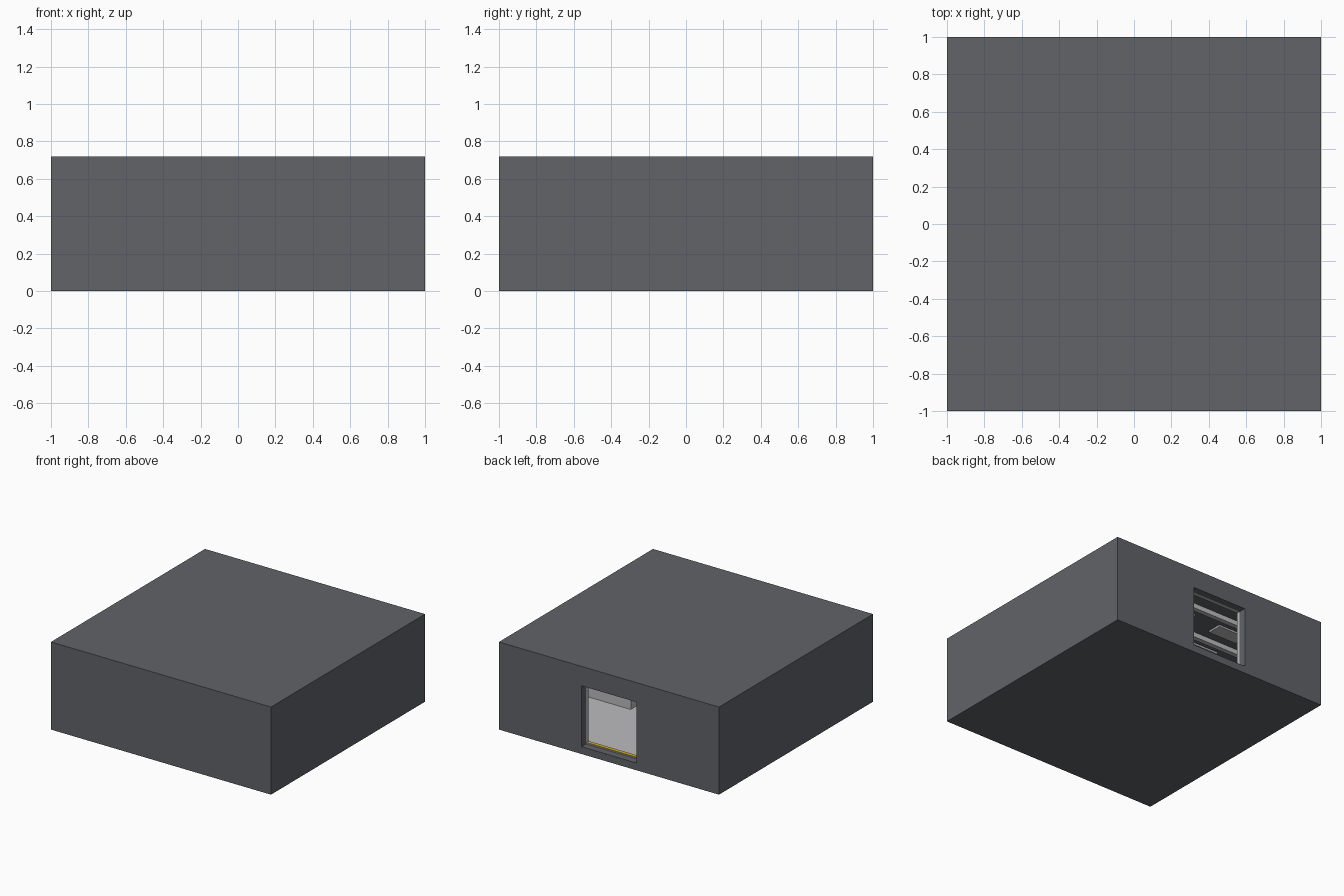
import bpy

if "Cube" in bpy.data.objects:
    bpy.data.objects.remove(bpy.data.objects["Cube"])

H, W = 0.72, 0.06          # block height, wall thickness


def box(name, x0, x1, y0, y1, z0, z1, mat=None):
    bpy.ops.mesh.primitive_cube_add(size=1, location=((x0 + x1) / 2, (y0 + y1) / 2, (z0 + z1) / 2))
    o = bpy.context.object
    o.name = name
    o.scale = (x1 - x0, y1 - y0, z1 - z0)
    bpy.ops.object.transform_apply(location=False, rotation=False, scale=True)
    if mat:
        o.data.materials.append(mat)
    return o


def material(name, colour):
    m = bpy.data.materials.new(name)
    m.diffuse_color = (*colour, 1)
    m.use_nodes = True
    m.node_tree.nodes["Principled BSDF"].inputs["Base Color"].default_value = m.diffuse_color
    return m


dark = material("dark_grey", (0.12, 0.125, 0.14))
light = material("light_grey", (0.5, 0.5, 0.52))
yellow = material("yellow", (0.65, 0.45, 0.04))

# hollow room shell with a doorway in the back wall
shell = box("room_shell", -1, 1, -1, 1, 0, H, dark)
room = box("room_cutter", -1 + W, 1 - W, -1 + W, 1 - W, W, H - W)
door = box("door_cutter", -0.25, 0.25, 0.9, 1.1, W, 0.56)
for cutter in (room, door):
    mod = shell.modifiers.new("cut", "BOOLEAN")
    mod.operation = "DIFFERENCE"
    mod.solver = "EXACT"
    mod.object = cutter
    bpy.context.view_layer.objects.active = shell
    bpy.ops.object.modifier_apply(modifier=mod.name)
for cutter in (room, door):
    bpy.data.objects.remove(cutter)

# pale floor sheet and yellow threshold strip
box("floor_sheet", -0.94, 0.94, -0.94, 0.94, W, W + 0.004, light)
box("threshold_strip", -0.25, 0.25, 0.905, 0.935, W, W + 0.01, yellow)

# inner door frame
for s in (-1, 1):
    a, b = sorted((s * 0.25, s * 0.28))
    box("door_frame_side", a, b, 0.91, 0.94, W, 0.59, light)
box("door_frame_top", -0.25, 0.25, 0.91, 0.94, 0.56, 0.59, light)

# ceiling beams
for i in range(-2, 3):
    y = i / 3
    box("ceiling_beam", -0.94, 0.94, y - 0.02, y + 0.02, 0.62, H - W, light)

# ceiling light panels between the beams
for y in (-0.5, -0.17, 0.17, 0.5):
    for x in (-0.5, 0, 0.5):
        box("light_panel", x - 0.13, x + 0.13, y - 0.06, y + 0.06, 0.645, H - W, light)

# corner columns and low side consoles
for sx in (-1, 1):
    for sy in (-1, 1):
        xa, xb = sorted((sx * 0.88, sx * 0.94))
        ya, yb = sorted((sy * 0.88, sy * 0.94))
        box("corner_column", xa, xb, ya, yb, W, H - W, light)
    xa, xb = sorted((sx * 0.32, sx * 0.8))
    box("side_console", xa, xb, -0.26, 0.26, W, 0.24, light)
